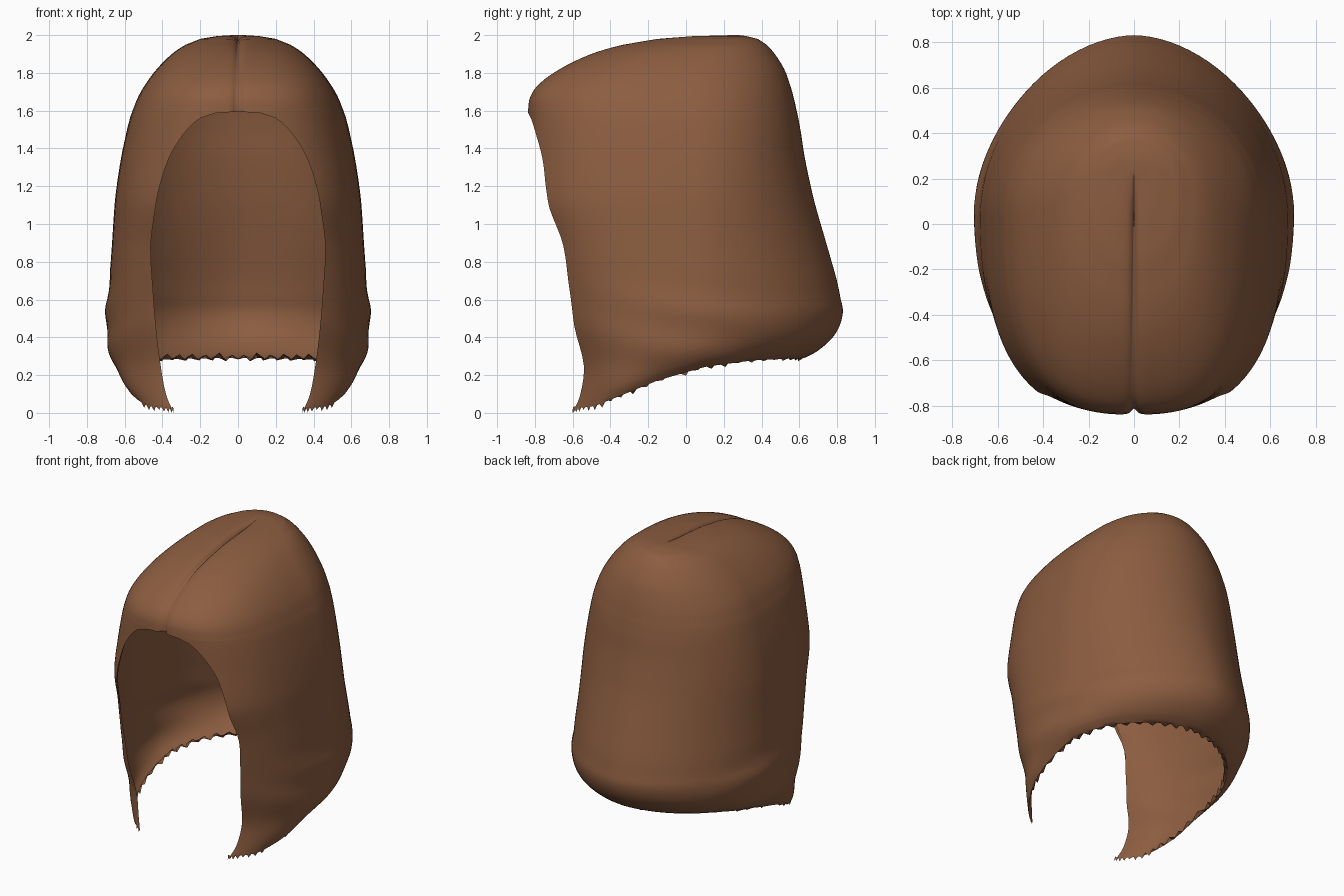
import bpy, bmesh, math, random
from mathutils import Vector

if "Cube" in bpy.data.objects:
    bpy.data.objects.remove(bpy.data.objects["Cube"])

random.seed(4)
NF, NB = 26, 24          # columns in the front and back quarter
BAND = 0.6               # below this level the rows slant to the hem

# level, half width, front y, back y, opening half width, y of widest point
ROWS = [
    (2.00, 0.03, 0.20, 0.28, 0, 0.25),
    (1.995, 0.11, 0.02, 0.32, 0, 0.22),
    (1.98, 0.20, -0.16, 0.38, 0, 0.17),
    (1.95, 0.275, -0.335, 0.425, 0, 0.12),
    (1.90, 0.35, -0.505, 0.47, 0, 0.08),
    (1.82, 0.43, -0.67, 0.52, 0, 0.05),
    (1.74, 0.49, -0.78, 0.55, 0, 0.04),
    (1.67, 0.53, -0.827, 0.57, 0, 0.04),
    (1.595, 0.56, -0.838, 0.587, 0, 0.04),
    (1.587, 0.563, -0.838, 0.589, 0.12, 0.04),
    (1.56, 0.572, -0.838, 0.5945, 0.20, 0.04),
    (1.48, 0.592, -0.839, 0.609, 0.285, 0.04),
    (1.35, 0.619, -0.84, 0.629, 0.365, 0.04),
    (1.18, 0.645, -0.848, 0.665, 0.42, 0.04),
    (1.08, 0.655, -0.838, 0.69, 0.438, 0.04),
    (0.88, 0.668, -0.768, 0.748, 0.462, 0.04),
    (0.65, 0.685, -0.73, 0.81, 0.45, 0.04),
    (0.46, 0.70, -0.69, 0.83, 0.435, 0.04),
    (0.25, 0.69, -0.62, 0.79, 0.41, 0.04),
    (0.09, 0.65, -0.635, 0.70, 0.38, 0.02),
    (0.00, 0.59, -0.675, 0.60, 0.34, 0.0),
]
HEM = [(-0.6, 0.0), (-0.48, 0.015), (-0.15, 0.155), (0.1, 0.23), (0.35, 0.265), (0.85, 0.29)]


def ramp(a, b, v):
    t = min(1, max(0, (v - a) / (b - a)))
    return t * t * (3 - 2 * t)


def hem_height(y):
    for (a, za), (b, zb) in zip(HEM, HEM[1:]):
        if y <= b:
            return za + (zb - za) * max(0, y - a) / (b - a)
    return HEM[-1][1]


def smooth_rows(rows, steps=4):
    """Hermite interpolation over the level, with slopes from neighbours."""
    def slope(i, k):
        a, b = rows[max(i - 1, 0)], rows[min(i + 1, len(rows) - 1)]
        return (b[k] - a[k]) / (b[0] - a[0])
    out = []
    for i in range(len(rows) - 1):
        p, q = rows[i], rows[i + 1]
        h = q[0] - p[0]
        for s in range(steps):
            t = s / steps
            row = [p[0] + h * t]
            for k in range(1, 6):
                if i < 3 or (k == 4 and i < 10):
                    row.append(p[k] + (q[k] - p[k]) * t)
                else:
                    row.append((2*t**3 - 3*t*t + 1) * p[k] + (t**3 - 2*t*t + t) * h * slope(i, k)
                               + (3*t*t - 2*t**3) * q[k] + (t**3 - t*t) * h * slope(i + 1, k))
            out.append(row)
    out.append(list(rows[-1]))
    return out


def section(row, last):
    """Half of one row, from the edge of the face opening round to the back."""
    level, w, f, b, o, ym = row
    # squareness of the front and back quarter
    pf = 0.8 - 0.08 * ramp(0.5, 0.9, level) * (1 - ramp(1.8, 1.98, level))
    pb = 1.1 - 0.1 * ramp(0.8, 1.6, level)
    t0 = math.asin((max(o, 0) / w) ** (1 / pf))
    pts = []
    for j in range(NF + NB + 1):
        if j <= NF:
            t = t0 + (j / NF) ** 1.5 * (math.pi / 2 - t0)
            x = w * math.sin(t) ** pf
            y = ym + (f - ym) * max(0, math.cos(t)) ** pf
        else:
            t = (j - NF) / NB * math.pi / 2
            x = w * max(0, math.cos(t)) ** pb
            y = ym + (b - ym) * math.sin(t) ** pb
        if j == NF + NB:
            x = 0
        z = level
        if level < BAND:
            zb = hem_height(y)
            z = zb + (BAND - zb) * level / BAND
        # loose locks on the lower sides
        if level < 0.8 and x > 0.5:
            x += 0.007 * math.sin(z * 25 + y * 4) * min(1, (0.8 - level) * 4) * (x - 0.5) / 0.2
        # parting groove, fading out below the fringe
        if level > 1.5 and y < 0.25:
            d = 0.028 * math.exp(-x / 0.015) * min(1, (0.25 - y) / 0.2)
            front = min(1, max(0, (1.95 - level) / 0.25))
            y += d * front
            z -= d * (1 - front)
        # ragged hem
        if last and j > 0:
            z += 0.034 * (j % 2) + random.uniform(-0.004, 0.012)
            z = max(z, 0.002)
        pts.append(Vector((x, y, z)))
    # lip rolled inward at the top of the face opening
    lip = pts[0].copy()
    k = min(1, max(0, o) / 0.1) * min(1, max(0, (level - 0.8) / 0.5))
    return [lip + Vector((0.01, 0.035, 0.012)) * k] + pts


# hair shell, right half
bm = bmesh.new()
rows = smooth_rows(ROWS)
grid = [[bm.verts.new(p) for p in section(r, i == len(rows) - 1)] for i, r in enumerate(rows)]
for upper, lower in zip(grid, grid[1:]):
    for j in range(len(upper) - 1):
        bm.faces.new((upper[j], lower[j], lower[j + 1], upper[j + 1]))
# crown cap
pole = bm.verts.new((0, 0.25, 2.0))
for a, b in zip(grid[0][1:], grid[0][2:]):
    bm.faces.new((pole, a, b))
bmesh.ops.remove_doubles(bm, verts=bm.verts, dist=0.0003)
bmesh.ops.recalc_face_normals(bm, faces=bm.faces)
side = max(bm.faces, key=lambda f: f.calc_center_median().x)
if side.normal.x < 0:
    bmesh.ops.reverse_faces(bm, faces=bm.faces)

mesh = bpy.data.meshes.new("hair")
bm.to_mesh(mesh)
bm.free()
hair = bpy.data.objects.new("hair", mesh)
bpy.context.collection.objects.link(hair)

brown = bpy.data.materials.new("chestnut brown")
brown.diffuse_color = (0.262, 0.109, 0.051, 1)
brown.use_nodes = True
brown.node_tree.nodes["Principled BSDF"].inputs["Base Color"].default_value = brown.diffuse_color
mesh.materials.append(brown)

bpy.context.view_layer.objects.active = hair
hair.select_set(True)
bpy.ops.object.shade_smooth_by_angle(angle=math.radians(50))

# left half
mirror = hair.modifiers.new("mirror", 'MIRROR')
mirror.use_axis[0] = True
mirror.merge_threshold = 0.0005
